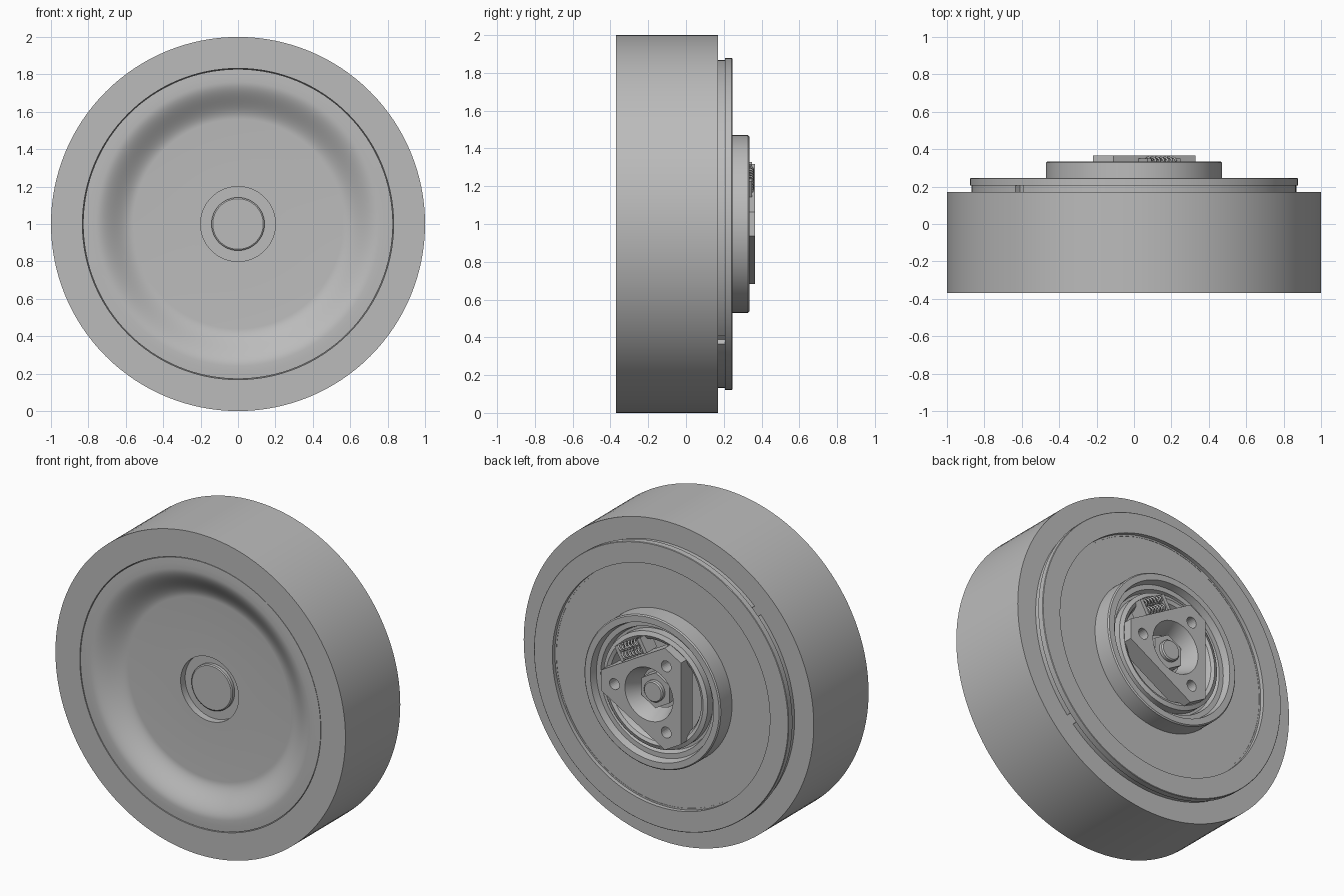
import bpy, bmesh
from math import sin, cos, pi, radians
from mathutils import Vector

cube = bpy.data.objects.get("Cube")
if cube:
    bpy.data.objects.remove(cube, do_unlink=True)

grey = bpy.data.materials.new("plain grey")
grey.use_nodes = True
COLOUR = (0.5, 0.5, 0.5, 1)
grey.diffuse_color = COLOUR
grey.node_tree.nodes["Principled BSDF"].inputs["Base Color"].default_value = COLOUR


def at(x, y, z):
    """Point measured from the wheel axle."""
    return Vector((x, y, z + 1))


def finish(bm, name, smooth=True):
    bmesh.ops.remove_doubles(bm, verts=bm.verts, dist=1e-5)
    bmesh.ops.recalc_face_normals(bm, faces=bm.faces)
    mesh = bpy.data.meshes.new(name)
    bm.to_mesh(mesh)
    bm.free()
    mesh.materials.append(grey)
    obj = bpy.data.objects.new(name, mesh)
    bpy.context.collection.objects.link(obj)
    bpy.ops.object.select_all(action='DESELECT')
    obj.select_set(True)
    bpy.context.view_layer.objects.active = obj
    if smooth:
        bpy.ops.object.shade_smooth_by_angle(angle=radians(30))
    return obj


def lathe(name, profile, closed=False, start=0, end=360, steps=128):
    """Turn a (radius, y) profile around the axle."""
    bm = bmesh.new()
    full = end - start == 360
    rows = []
    for i in range(steps if full else steps + 1):
        a = radians(start + (end - start) * i / steps)
        rows.append([bm.verts.new(at(r * cos(a), y, r * sin(a))) for r, y in profile])
    n = len(profile)
    for i in range(steps):
        p, q = rows[i], rows[(i + 1) % len(rows)]
        for j in range(n if closed else n - 1):
            k = (j + 1) % n
            bm.faces.new((p[j], p[k], q[k], q[j]))
    if closed and not full:
        bm.faces.new(rows[0])
        bm.faces.new(rows[-1])
    bmesh.ops.dissolve_degenerate(bm, edges=bm.edges, dist=1e-6)
    return finish(bm, name)


def prism(name, outline, y0, y1):
    """Extrude an (x, z) outline along the axle."""
    bm = bmesh.new()
    front = [bm.verts.new(at(x, y0, z)) for x, z in outline]
    back = [bm.verts.new(at(x, y1, z)) for x, z in outline]
    bm.faces.new(front)
    bm.faces.new(back)
    n = len(outline)
    for i in range(n):
        bm.faces.new((front[i], front[(i + 1) % n], back[(i + 1) % n], back[i]))
    return finish(bm, name, False)


def ring(radius, sides, turn=0, cx=0, cz=0):
    return [(cx + radius * cos(turn + 2 * pi * i / sides),
             cz + radius * sin(turn + 2 * pi * i / sides)) for i in range(sides)]


def cut(obj, cutter):
    cutter.hide_render = True
    cutter.hide_set(True)
    mod = obj.modifiers.new("cut", 'BOOLEAN')
    mod.operation = 'DIFFERENCE'
    mod.solver = 'EXACT'
    mod.object = cutter
    bpy.context.view_layer.objects.active = obj
    bpy.ops.object.modifier_apply(modifier=mod.name)
    bpy.data.objects.remove(cutter, do_unlink=True)


# Tyre
lathe("tyre", [(1, -.37), (1, .17), (.7, .17), (.7, -.2), (.832, -.355), (.832, -.37)], closed=True)

# Front disc with a softly curved dish and a centre bore
dish = []
for i in range(17):
    t = i / 16
    dish.append((.76 - .2 * t, -.37 + .09 * t * t * (3 - 2 * t)))
lathe("front_disc", [(0, -.1), (.75, -.1), (.828, -.345), (.828, -.368), (.79, -.37)]
      + dish + [(.2, -.28), (.2, -.235), (0, -.235)])
lathe("centre_cap", [(0, -.22), (.142, -.22), (.142, -.255), (.135, -.26), (0, -.26)])

# Rear flange: split spacer ring, lip and recessed plate
lathe("spacer_core", [(.6, .15), (.835, .15), (.835, .21), (.6, .21)], closed=True)
for side, start in (("lower", 137), ("upper", -43)):
    lathe(side + "_spacer_ring", [(.8, .165), (.868, .165), (.868, .206), (.8, .206)],
          closed=True, start=start, end=start + 176, steps=64)
lathe("rear_lip", [(.74, .206), (.878, .206), (.878, .242), (.875, .245), (.75, .245), (.75, .22), (.74, .22)],
      closed=True)
lathe("rear_plate", [(0, .16), (.76, .16), (.76, .218), (.4, .218), (0, .218)])

# Hub cup with stepped inside
lathe("hub_cup", [(.3, .2), (.47, .2), (.47, .328), (.463, .335), (.425, .335), (.415, .29),
                  (.385, .29), (.375, .25), (.3, .25)], closed=True)
lathe("hub_seal", [(.3, .23), (.36, .23), (.36, .3), (.335, .31), (.315, .3), (.3, .27)], closed=True)

# Three-cornered mounting plate with clipped corners, centre bore and bolt holes
outline = []
for corner in range(3):
    a = corner * 2 * pi / 3
    for half in (-.064, .064):
        outline.append((.33 * cos(a) - half * sin(a), .33 * sin(a) + half * cos(a)))
plate = prism("mounting_plate", outline, .25, .365)
bore = lathe("bore_cutter", [(0, .2), (.12, .2), (.12, .26), (.172, .38), (0, .38)], steps=48)
cut(plate, bore)
for corner in range(3):
    a = corner * 2 * pi / 3
    cut(plate, prism("hole_cutter", ring(.034, 24, 0, .238 * cos(a), .238 * sin(a)), .29, .4))
bpy.context.view_layer.objects.active = plate
bpy.ops.object.shade_smooth_by_angle(angle=radians(30))

# Axle nut and stud
prism("axle_nut", ring(.11, 6, pi / 6), .21, .3)
lathe("axle_stud", [(0, .25), (.065, .25), (.065, .32), (.058, .327), (0, .327)], steps=32)

# Twin seal springs lying beside the plate
along = Vector((-sin(pi / 3), 0, cos(pi / 3)))
outward = Vector((cos(pi / 3), 0, sin(pi / 3)))
depth = Vector((0, 1, 0))
for name, offset in (("inner_spring", .25), ("outer_spring", .3)):
    curve = bpy.data.curves.new(name, 'CURVE')
    curve.dimensions = '3D'
    curve.bevel_depth = .006
    curve.bevel_resolution = 1
    turns, per = 6, 12
    line = curve.splines.new('POLY')
    line.points.add(turns * per)
    for i, point in enumerate(line.points):
        a = 2 * pi * i / per
        p = (at(0, .335, 0) + outward * (offset + .02 * cos(a)) + depth * .02 * sin(a)
             + along * (.15 * i / (turns * per) - .075))
        point.co = (*p, 1)
    curve.materials.append(grey)
    bpy.context.collection.objects.link(bpy.data.objects.new(name, curve))

# Clips holding the spring ends
for name, shift in (("left_spring_clip", -.09), ("right_spring_clip", .09)):
    corners = [along * (shift + u) + outward * v for u, v in
               ((-.012, .225), (.012, .225), (.012, .32), (-.012, .32))]
    prism(name, [(c.x, c.z) for c in corners], .25, .35)
